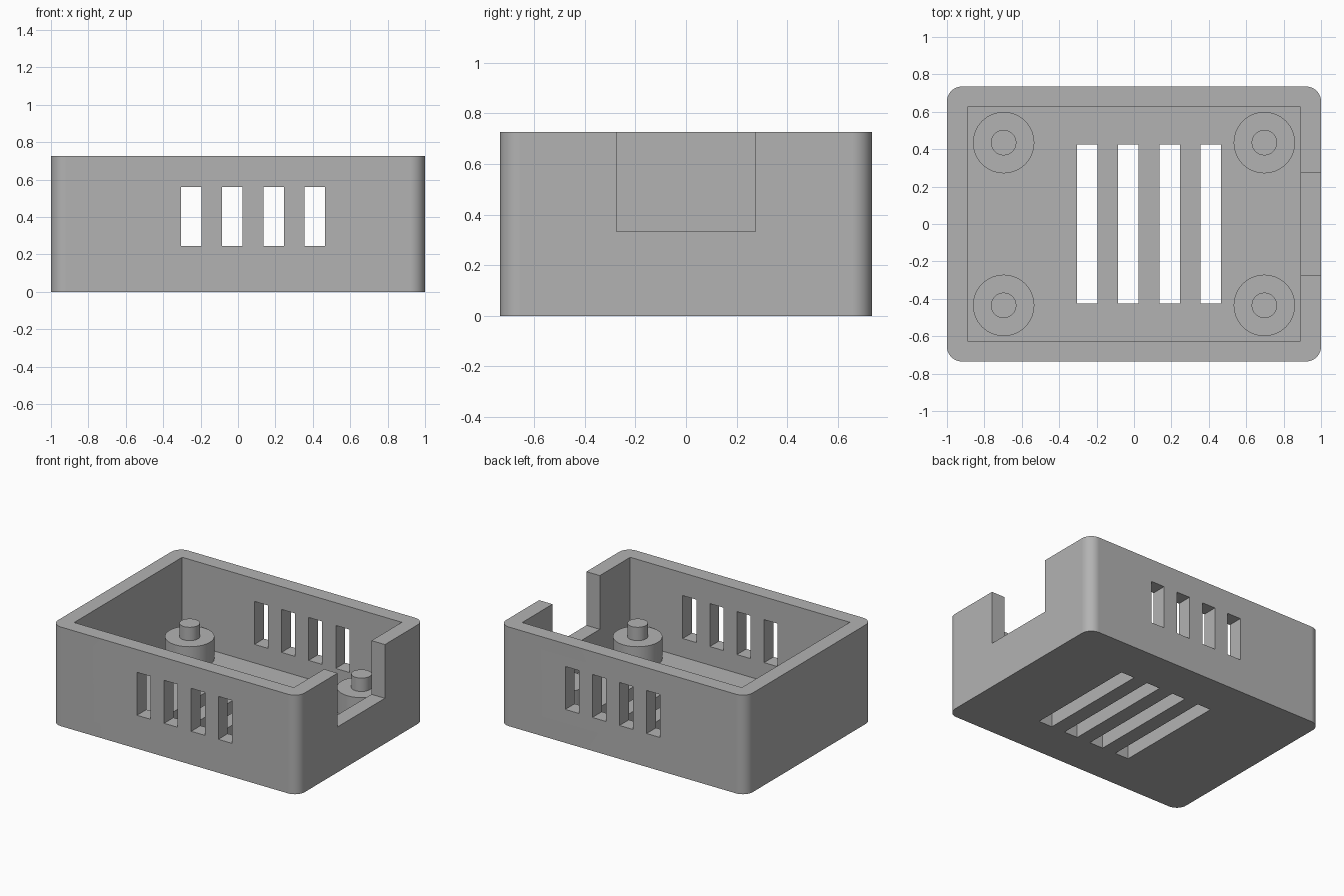
import bpy
import bmesh
import math
from mathutils import Vector

old = bpy.data.objects.get("Cube")
if old:
    bpy.data.objects.remove(old, do_unlink=True)

# Overall dimensions
HX, HY, HEIGHT = 1.0, 0.735, 0.727
WALL = 0.109
FLOOR = 0.109
CORNER = 0.08

# Single grey plastic
grey = bpy.data.materials.new("grey plastic")
grey.use_nodes = True
colour = (0.45, 0.45, 0.45, 1.0)
grey.diffuse_color = colour
grey.node_tree.nodes["Principled BSDF"].inputs["Base Color"].default_value = colour


def add_object(name, bm):
    mesh = bpy.data.meshes.new(name)
    bmesh.ops.recalc_face_normals(bm, faces=bm.faces)
    bm.to_mesh(mesh)
    bm.free()
    mesh.materials.append(grey)
    obj = bpy.data.objects.new(name, mesh)
    bpy.context.collection.objects.link(obj)
    return obj


def box(name, low, high, radius=0):
    """Box between two corners, with optional rounded upright edges."""
    low, high = Vector(low), Vector(high)
    bm = bmesh.new()
    bmesh.ops.create_cube(bm, size=1)
    bmesh.ops.scale(bm, vec=high - low, verts=bm.verts)
    bmesh.ops.translate(bm, vec=(low + high) / 2, verts=bm.verts)
    if radius:
        upright = [e for e in bm.edges
                   if abs(e.verts[0].co.z - e.verts[1].co.z) > 0.01]
        bmesh.ops.bevel(bm, geom=upright, offset=radius, segments=10,
                        profile=0.5, affect='EDGES')
    return add_object(name, bm)


def smooth(obj):
    bpy.ops.object.select_all(action='DESELECT')
    obj.select_set(True)
    bpy.context.view_layer.objects.active = obj
    bpy.ops.object.shade_smooth_by_angle(angle=math.radians(30))


# Case shell, with its cutters
case = box("case_shell", (-HX, -HY, 0), (HX, HY, HEIGHT), CORNER)
cutters = [
    box("cavity_cutter", (WALL - HX, WALL - HY, FLOOR),
        (HX - WALL, HY - WALL, HEIGHT + 0.2)),
    box("port_cutter", (HX - WALL - 0.1, -0.274, 0.333),
        (HX + 0.1, 0.274, HEIGHT + 0.3)),
]
# Vent slots through the front and back walls and through the floor
for i in range(4):
    x = -0.25 + 0.22 * i
    cutters.append(box("wall_vent_cutter", (x - 0.055, -HY - 0.1, 0.245),
                       (x + 0.055, HY + 0.1, 0.56)))
    cutters.append(box("floor_vent_cutter", (x - 0.055, -0.425, -0.1),
                       (x + 0.055, 0.425, FLOOR + 0.05)))

for cutter in cutters:
    cutter.hide_render = True
    mod = case.modifiers.new("cut", 'BOOLEAN')
    mod.operation = 'DIFFERENCE'
    mod.solver = 'EXACT'
    mod.object = cutter

# Bake the cuts and discard the cutters
bpy.context.view_layer.update()
evaluated = case.evaluated_get(bpy.context.evaluated_depsgraph_get())
baked = bpy.data.meshes.new_from_object(evaluated)
case.modifiers.clear()
case.data = baked
for cutter in cutters:
    bpy.data.objects.remove(cutter, do_unlink=True)
smooth(case)
weighted = case.modifiers.new("flat_faces", 'WEIGHTED_NORMAL')
weighted.keep_sharp = True

# Stepped mounting posts, lathed and placed in the four corners
PROFILE = [(0, FLOOR - 0.01), (0.164, FLOOR - 0.01), (0.164, 0.272),
           (0.068, 0.272), (0.068, 0.37), (0, 0.37)]


def mounting_post(name, x, y):
    bm = bmesh.new()
    verts = [bm.verts.new((r, 0, z)) for r, z in PROFILE]
    edges = [bm.edges.new(pair) for pair in zip(verts, verts[1:])]
    bmesh.ops.spin(bm, geom=verts + edges, cent=(0, 0, 0), axis=(0, 0, 1),
                   angle=math.tau, steps=64)
    bmesh.ops.remove_doubles(bm, verts=bm.verts, dist=0.0001)
    post = add_object(name, bm)
    post.location = (x, y, 0)
    smooth(post)


for side, sx in (("left", 1), ("right", -1)):
    for end, sy in (("front", -1), ("back", 1)):
        mounting_post(f"{end}_{side}_mounting_post", sx * 0.697, sy * 0.435)
